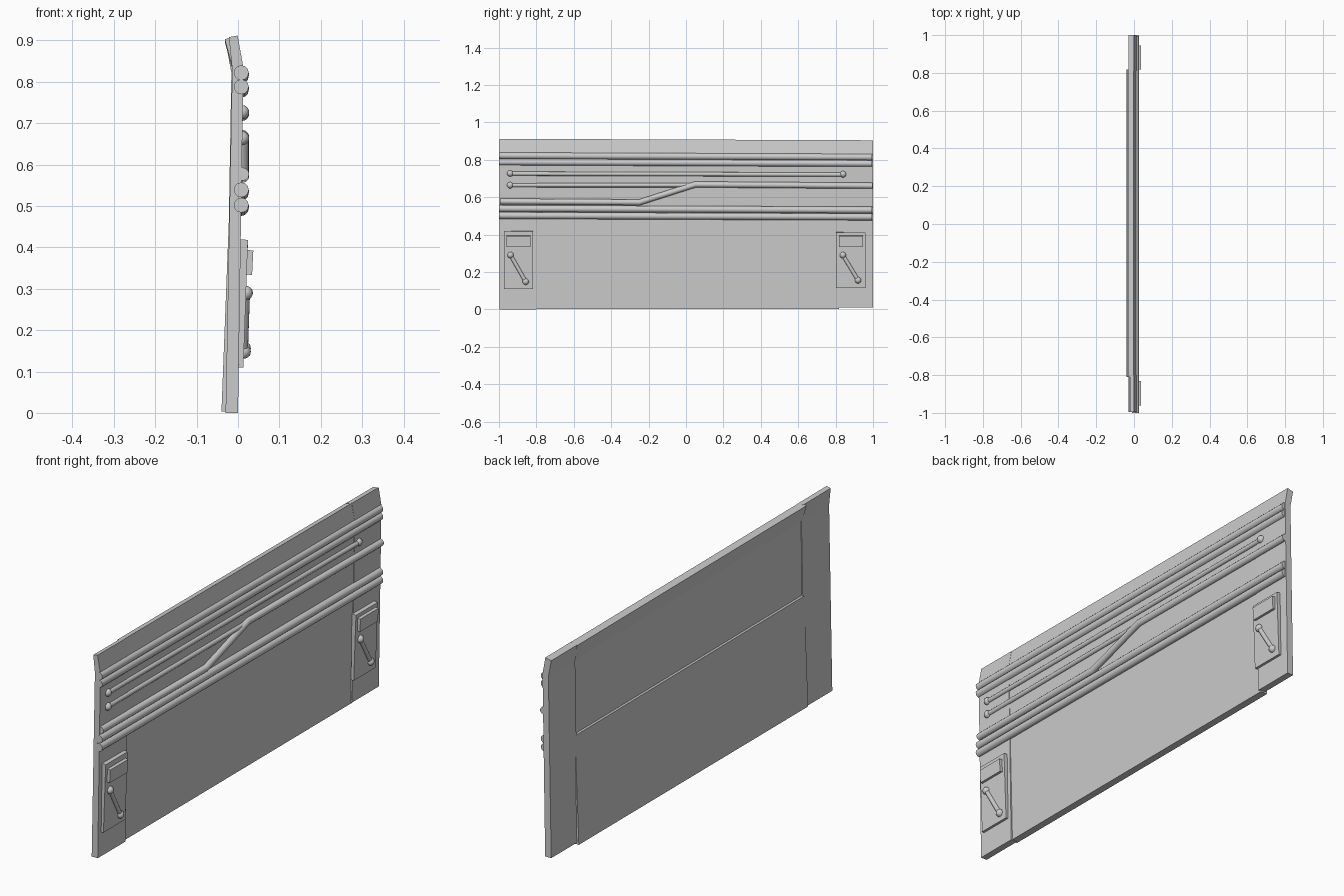
import bpy, bmesh, math
from mathutils import Vector

if "Cube" in bpy.data.objects:
    bpy.data.objects.remove(bpy.data.objects["Cube"])


def sag(y, z):
    # the upper part of the wall drops slightly towards +y
    return z - (0.004 * (y + 1) if z > 0.4 else 0)


def new_object(name, bm):
    bmesh.ops.recalc_face_normals(bm, faces=bm.faces)
    mesh = bpy.data.meshes.new(name)
    bm.to_mesh(mesh)
    bm.free()
    obj = bpy.data.objects.new(name, mesh)
    bpy.context.collection.objects.link(obj)
    return obj


def prism(name, profile, y0, y1):
    # extrude an (x, z) profile along y
    bm = bmesh.new()
    rings = [[bm.verts.new((x, y, sag(y, z))) for x, z in profile] for y in (y0, y1)]
    bm.faces.new(rings[0])
    bm.faces.new(rings[1][::-1])
    n = len(profile)
    for i in range(n):
        j = (i + 1) % n
        bm.faces.new((rings[0][i], rings[1][i], rings[1][j], rings[0][j]))
    return new_object(name, bm)


def smooth(obj):
    bpy.ops.object.select_all(action='DESELECT')
    bpy.context.view_layer.objects.active = obj
    obj.select_set(True)
    bpy.ops.object.shade_smooth_by_angle(angle=math.radians(35))


def pipe(name, points, radius):
    curve = bpy.data.curves.new(name, 'CURVE')
    curve.dimensions = '3D'
    curve.bevel_depth = radius
    curve.bevel_resolution = 4
    curve.use_fill_caps = True
    spline = curve.splines.new('POLY')
    spline.points.add(len(points) - 1)
    for p, (x, y, z) in zip(spline.points, points):
        p.co = (x, y, sag(y, z), 1)
    obj = bpy.data.objects.new(name, curve)
    bpy.context.collection.objects.link(obj)
    bpy.ops.object.select_all(action='DESELECT')
    bpy.context.view_layer.objects.active = obj
    obj.select_set(True)
    bpy.ops.object.convert(target='MESH')
    smooth(bpy.context.view_layer.objects.active)


def ball(name, x, y, z, radius=0.017):
    bm = bmesh.new()
    bmesh.ops.create_uvsphere(bm, u_segments=16, v_segments=10, radius=radius)
    bmesh.ops.translate(bm, verts=bm.verts, vec=Vector((x, y, sag(y, z))))
    smooth(new_object(name, bm))


# End panels with the leaning top lip
prism("end_panel_left", [(-0.03, 0), (0, 0), (0.013, 0.835), (-0.001, 0.912),
                         (-0.022, 0.908), (-0.014, 0.83)], -0.996, -0.8)
prism("end_panel_right", [(-0.03, 0.01), (0, 0.01), (0.013, 0.835), (-0.001, 0.912),
                          (-0.03, 0.905), (-0.016, 0.83)], 0.81, 1.0)

# Middle panel, thicker below the ledge at the back
prism("middle_panel", [(-0.04, 0.003), (-0.007, 0.003), (0.0125, 0.835), (-0.002, 0.912),
                       (-0.032, 0.904), (-0.012, 0.83), (-0.015, 0.5), (-0.021, 0.495)],
      -0.81, 0.818)

# Paired full-length pipes
for i, z in enumerate((0.822, 0.788, 0.539, 0.502)):
    pipe(f"long_pipe_{i + 1}", [(0.008, -1, z), (0.008, 0.994, z)], 0.018)

# Stepped pipe
pipe("stepped_pipe", [(0.011, -0.994, 0.577), (0.011, -0.25, 0.575),
                      (0.011, 0.05, 0.672), (0.011, 0.998, 0.669)], 0.016)

# Thin conduits with round ends
pipe("upper_conduit", [(0.01, -0.94, 0.726), (0.01, 0.84, 0.728)], 0.011)
pipe("lower_conduit", [(0.009, -0.94, 0.664), (0.009, 0.06, 0.668)], 0.011)
ball("upper_conduit_end_a", 0.01, -0.94, 0.727)
ball("upper_conduit_end_b", 0.01, 0.84, 0.73)
ball("lower_conduit_end", 0.01, -0.94, 0.664)

# Control plates, each with a raised box and a diagonal handle
for side, y, dz in (("left", -0.974, 0), ("right", 0.803, 0.004)):
    prism(f"control_plate_{side}", [(0, 0.11 + dz), (0.013, 0.11 + dz),
                                    (0.024, 0.418), (0.004, 0.42)], y, y + 0.156)
    prism(f"control_box_{side}", [(0.012, 0.336), (0.034, 0.333),
                                  (0.037, 0.392), (0.014, 0.395)], y + 0.014, y + 0.142)
    top, bottom = (0.019, y + 0.036, 0.29), (0.014, y + 0.117, 0.148 + dz * 2)
    pipe(f"handle_bar_{side}", [top, bottom], 0.01)
    ball(f"handle_top_{side}", *top)
    ball(f"handle_bottom_{side}", *bottom)
